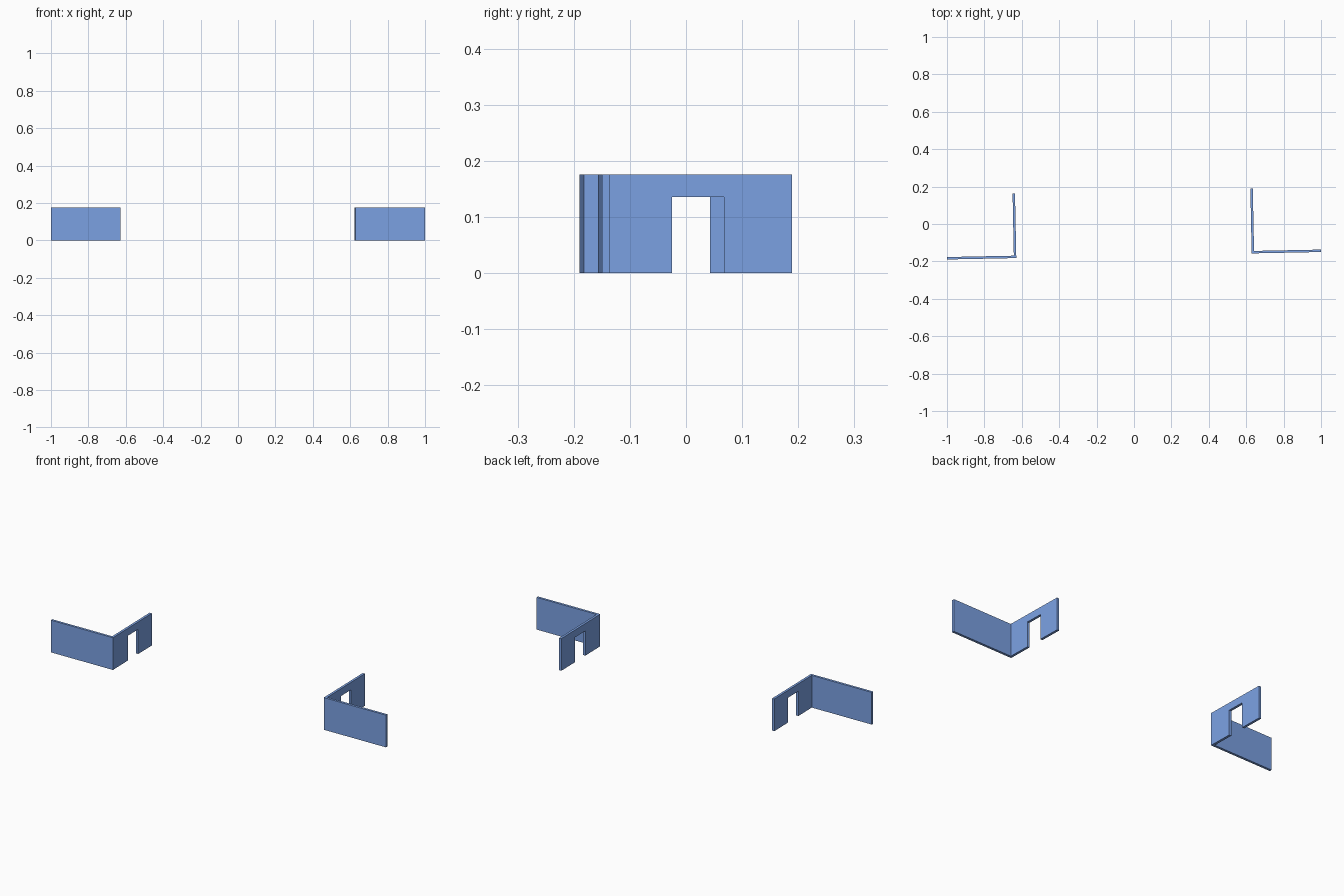
import bpy, bmesh, math
from mathutils import Matrix

if "Cube" in bpy.data.objects:
    bpy.data.objects.remove(bpy.data.objects["Cube"])

LENGTH, DEPTH, HEIGHT, T = 0.371, 0.346, 0.176, 0.013
DOOR_START, DOOR_END, DOOR_TOP = 0.132, 0.225, 0.1355
TILT = math.radians(1.15)

blue = bpy.data.materials.new("blue_wall")
blue.diffuse_color = (0.2, 0.36, 0.77, 1)
blue.use_nodes = True
blue.node_tree.nodes["Principled BSDF"].inputs["Base Color"].default_value = blue.diffuse_color


def prism(name, outline, z0, z1, matrix):
    """Extrude a flat outline from z0 to z1 and place it."""
    bm = bmesh.new()
    face = bm.faces.new([bm.verts.new((x, y, z0)) for x, y in outline])
    top = bmesh.ops.extrude_face_region(bm, geom=[face])
    verts = [g for g in top["geom"] if isinstance(g, bmesh.types.BMVert)]
    bmesh.ops.translate(bm, verts=verts, vec=(0, 0, z1 - z0))
    bmesh.ops.recalc_face_normals(bm, faces=bm.faces)
    mesh = bpy.data.meshes.new(name)
    bm.to_mesh(mesh)
    bm.free()
    mesh.materials.append(blue)
    obj = bpy.data.objects.new(name, mesh)
    obj.matrix_world = matrix
    bpy.context.collection.objects.link(obj)
    return obj


def corner_wall(name, side, corner):
    """L-shaped wall with a doorway; side is +1 (runs right) or -1 (runs left)."""
    place = Matrix.Translation((*corner, 0)) @ Matrix.Rotation(TILT, 4, 'Z')
    ell = [(0, 0), (LENGTH, 0), (LENGTH, T), (T, T), (T, DEPTH), (0, DEPTH)]
    wall = prism(name, [(side * x, y) for x, y in ell], 0, HEIGHT, place)

    # Doorway opening through the short wing
    door = [(-0.02, DOOR_START), (0.04, DOOR_START), (0.04, DOOR_END), (-0.02, DOOR_END)]
    cutter = prism(name + "_doorway_cutter", [(side * x, y) for x, y in door],
                   -0.05, DOOR_TOP, place)
    cutter.hide_render = True
    cutter.hide_set(True)
    cut = wall.modifiers.new("doorway", 'BOOLEAN')
    cut.operation = 'DIFFERENCE'
    cut.solver = 'EXACT'
    cut.object = cutter


# Two matching corner walls facing each other
corner_wall("left_corner_wall", -1, (-0.6293, -0.1822))
corner_wall("right_corner_wall", 1, (0.6291, -0.1572))
